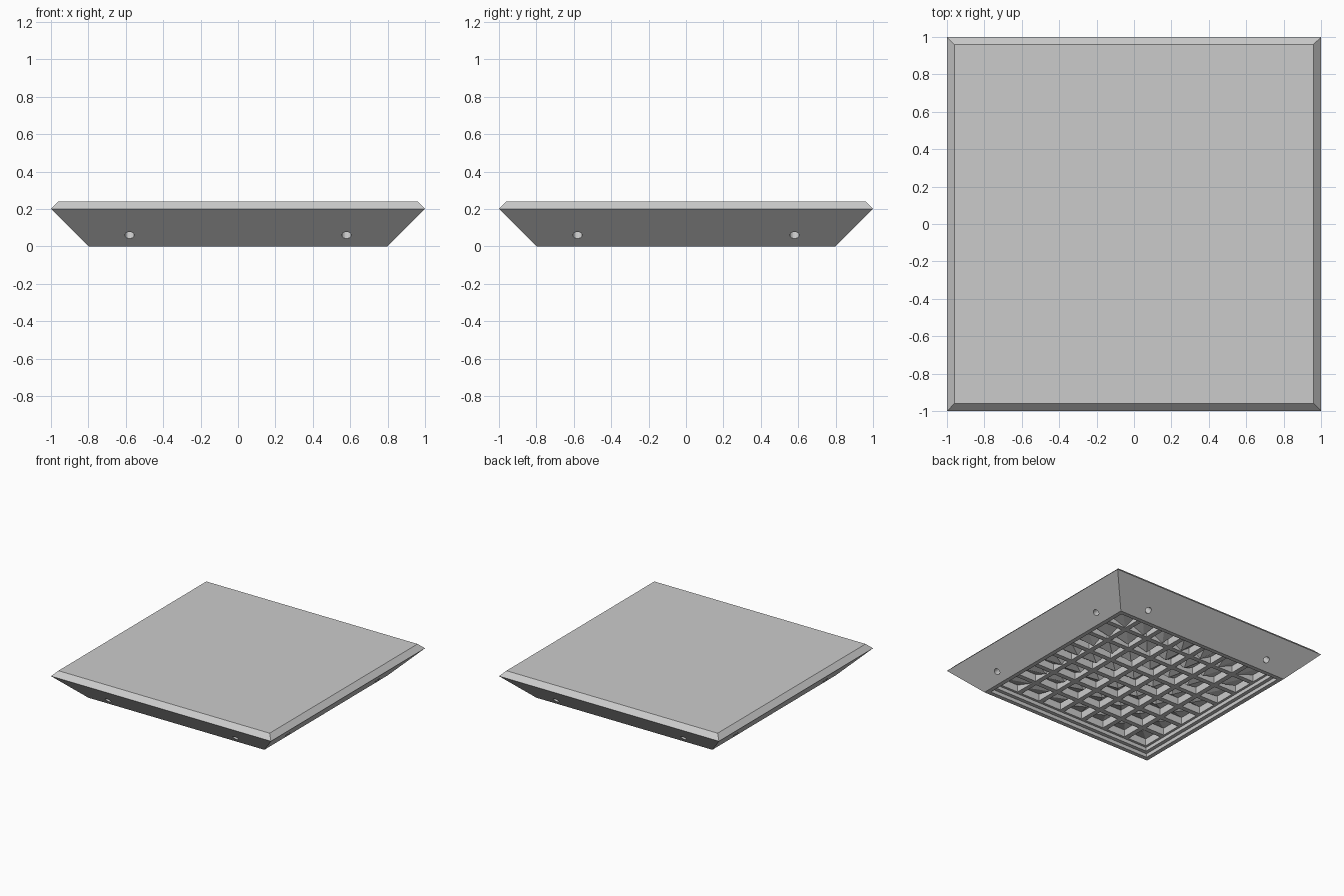
import bpy, bmesh, math
from mathutils import Vector, Matrix

old = bpy.data.objects.get("Cube")
if old:
    bpy.data.objects.remove(old, do_unlink=True)

grey = bpy.data.materials.new("light grey")
grey.use_nodes = True
grey.diffuse_color = (0.6, 0.6, 0.6, 1)
grey.node_tree.nodes["Principled BSDF"].inputs["Base Color"].default_value = (0.6, 0.6, 0.6, 1)


def make_object(name, bm):
    bmesh.ops.recalc_face_normals(bm, faces=bm.faces[:])
    mesh = bpy.data.meshes.new(name)
    bm.to_mesh(mesh)
    bm.free()
    mesh.materials.append(grey)
    obj = bpy.data.objects.new(name, mesh)
    bpy.context.collection.objects.link(obj)
    return obj


def square(bm, half, z):
    return [bm.verts.new((sx * half, sy * half, z))
            for sx, sy in ((-1, -1), (1, -1), (1, 1), (-1, 1))]


def add_box(bm, center, size):
    bmesh.ops.create_cube(bm, size=1, matrix=Matrix.Translation(center) @ Matrix.Diagonal((*size, 1)))


# Body: square rings from the top bevel down to the stepped recess underneath
profile = [(0.96, 0.24), (1, 0.2), (0.8, 0), (0.765, 0),
           (0.765, 0.03), (0.735, 0.03), (0.735, 0.12)]
bm = bmesh.new()
rings = [square(bm, h, z) for h, z in profile]
for a, b in zip(rings, rings[1:]):
    for i in range(4):
        j = (i + 1) % 4
        bm.faces.new((a[i], a[j], b[j], b[i]))
bm.faces.new(rings[0])
bm.faces.new(rings[-1])
body = make_object("tray_body", bm)

# Round holes drilled square to each sloping side
bm = bmesh.new()
for turn in range(4):
    for x in (-0.58, 0.58):
        matrix = (Matrix.Rotation(turn * math.pi / 2, 4, "Z")
                  @ Matrix.Translation((x, -0.86, 0.06))
                  @ Matrix.Rotation(math.radians(-45), 4, "X"))
        bmesh.ops.create_cone(bm, cap_ends=True, segments=20, radius1=0.025,
                              radius2=0.025, depth=0.16, matrix=matrix)
cutter = make_object("hole_cutter", bm)
cutter.hide_render = True
cut = body.modifiers.new("holes", "BOOLEAN")
cut.operation = "DIFFERENCE"
cut.solver = "EXACT"
cut.object = cutter
bpy.context.view_layer.objects.active = body
bpy.ops.object.modifier_apply(modifier=cut.name)
bpy.data.objects.remove(cutter, do_unlink=True)

# Lattice of crossing bars under the recess
count, span = 7, 1.47
pitch = span / count
bm = bmesh.new()
for i in range(count + 1):
    p = -span / 2 + i * pitch
    add_box(bm, (p, 0, 0.09), (0.04, span, 0.06))
    add_box(bm, (0, p, 0.09), (span, 0.04, 0.06))
make_object("underside_grid", bm)

# Pyramid in every cell, its tip leaning to the middle
bm = bmesh.new()
half = pitch / 2 - 0.02
for i in range(count):
    for j in range(count):
        u, v = i - count // 2, j - count // 2
        center = Vector((u * pitch, v * pitch, 0.119))
        base = square(bm, half, 0)
        for vert in base:
            vert.co += center
        lean = half * 0.3
        tip = bm.verts.new(center + Vector((-u * lean, -v * lean, -0.06)))
        for k in range(4):
            bm.faces.new((base[k], base[(k + 1) % 4], tip))
        bm.faces.new(base)
make_object("underside_pyramids", bm)
